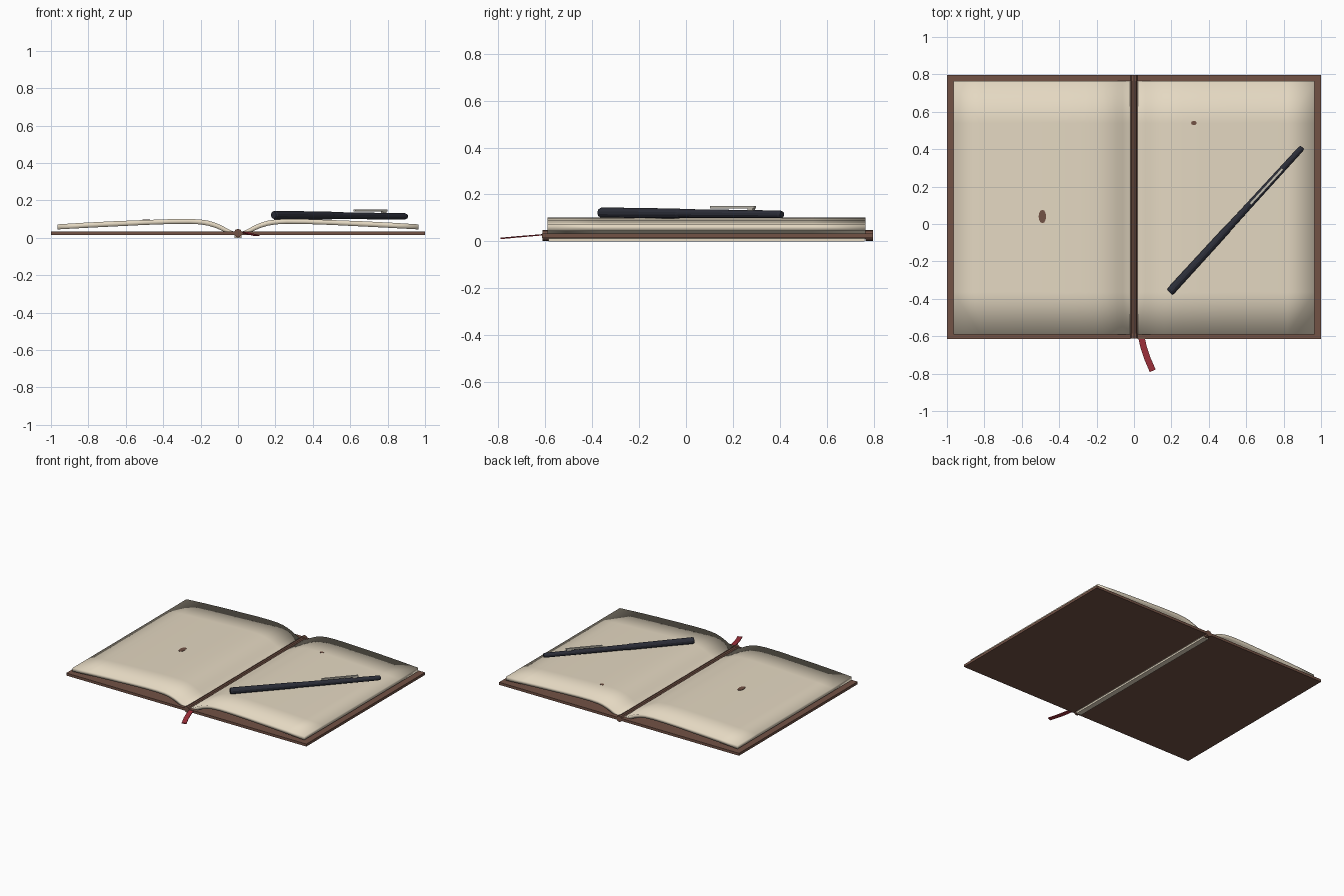
import bpy, bmesh, math
from mathutils import Vector

if "Cube" in bpy.data.objects:
    bpy.data.objects.remove(bpy.data.objects["Cube"])


def mat(name, rgb):
    m = bpy.data.materials.new(name)
    m.diffuse_color = (*rgb, 1)
    m.use_nodes = True
    m.node_tree.nodes["Principled BSDF"].inputs["Base Color"].default_value = m.diffuse_color
    return m


LEATHER = mat("brown leather", (0.17, 0.085, 0.06))
PAPER = mat("cream paper", (0.78, 0.69, 0.54))
RED = mat("red ribbon", (0.36, 0.03, 0.045))
INK = mat("dark navy", (0.025, 0.027, 0.04))
METAL = mat("grey metal", (0.55, 0.52, 0.45))


def finish(name, bm, material, smooth=False):
    bmesh.ops.recalc_face_normals(bm, faces=bm.faces)
    me = bpy.data.meshes.new(name)
    bm.to_mesh(me)
    bm.free()
    me.materials.append(material)
    for p in me.polygons:
        p.use_smooth = smooth
    ob = bpy.data.objects.new(name, me)
    bpy.context.collection.objects.link(ob)
    return ob


def box(name, lo, hi, material):
    bm = bmesh.new()
    bmesh.ops.create_cube(bm, size=1)
    lo, hi = Vector(lo), Vector(hi)
    for v in bm.verts:
        v.co = Vector([(lo[i] + hi[i]) / 2 + v.co[i] * (hi[i] - lo[i]) for i in range(3)])
    return finish(name, bm, material)


def lathe(name, start, end, profile, sides, material, smooth=False):
    """Rings of (fraction along axis, radius) between two points."""
    start, end = Vector(start), Vector(end)
    q = (end - start).to_track_quat('Z', 'Y')
    bm = bmesh.new()
    rings = []
    for t, r in profile:
        c = start.lerp(end, t)
        rings.append([bm.verts.new(c + q @ Vector((r * math.cos(a), r * math.sin(a), 0)))
                      for a in (2 * math.pi * (i + 0.5) / sides for i in range(sides))])
    for a, b in zip(rings, rings[1:]):
        for i in range(sides):
            j = (i + 1) % sides
            bm.faces.new((a[i], a[j], b[j], b[i]))
    bm.faces.new(rings[0])
    bm.faces.new(rings[-1])
    return finish(name, bm, material, smooth)


# page block cross-section: distance from spine, top height, bottom height
PAGE = [(0.004, 0.030, 0.012), (0.03, 0.036, 0.016), (0.06, 0.051, 0.026),
        (0.09, 0.067, 0.040), (0.12, 0.080, 0.053), (0.16, 0.092, 0.065),
        (0.20, 0.098, 0.072), (0.26, 0.101, 0.075), (0.36, 0.100, 0.074),
        (0.50, 0.095, 0.069), (0.66, 0.089, 0.061), (0.82, 0.081, 0.053),
        (0.965, 0.072, 0.045)]


def page_block(name, side):
    bm = bmesh.new()
    loop = [(x, t) for x, t, b in PAGE] + [(x, b) for x, t, b in reversed(PAGE)]
    n, steps = len(loop), 6
    rows = []
    for k in range(steps + 1):
        y = -0.59 + (0.765 + 0.59) * k / steps
        rows.append([bm.verts.new((side * x, y, z)) for x, z in loop])
    for a, b in zip(rows, rows[1:]):
        for i in range(n):
            j = (i + 1) % n
            bm.faces.new((a[i], a[j], b[j], b[i]))
    for row in (rows[0], rows[-1]):
        for i in range(n // 2 - 1):
            bm.faces.new((row[i], row[i + 1], row[n - 2 - i], row[n - 1 - i]))
    return finish(name, bm, PAPER, True)


# covers and page blocks, mirrored
for side, label in ((-1, "left"), (1, "right")):
    xs = sorted((side * 0.02, side * 1.0))
    box(label + "_cover", (xs[0], -0.615, 0.015), (xs[1], 0.797, 0.034), LEATHER)
    page_block(label + "_pages", side)

# spine: leather cord, wider head bands and the paper lining seen from below
lathe("spine_cord", (0, -0.61, 0.028), (0, 0.795, 0.028), [(0, 0.017), (1, 0.017)], 10, LEATHER, False)
for label, y0, y1 in (("front", -0.612, -0.585), ("back", 0.765, 0.797)):
    lathe(label + "_head_band", (0, y0, 0.025), (0, y1, 0.025), [(0, 0.0225), (1, 0.0225)], 10, LEATHER)
box("spine_lining", (-0.02, -0.587, 0.0), (0.02, 0.762, 0.013), PAPER)

# ribbon bookmark, a curved strip out of the front edge
bm = bmesh.new()
path = [(0.03, -0.56, 0.030), (0.038, -0.60, 0.029), (0.052, -0.66, 0.024),
        (0.072, -0.72, 0.019), (0.100, -0.785, 0.013)]
prev = None
for i, p in enumerate(path):
    a, b = Vector(path[max(i - 1, 0)]), Vector(path[min(i + 1, 4)])
    d = (b - a).normalized()
    w = Vector((-d.y, d.x, 0)).normalized() * 0.017
    ring = [bm.verts.new(Vector(p) + s * w + Vector((0, 0, h)))
            for s, h in ((-1, -0.0025), (1, -0.0025), (1, 0.0025), (-1, 0.0025))]
    if prev:
        for k in range(4):
            m = (k + 1) % 4
            bm.faces.new((prev[k], prev[m], ring[m], ring[k]))
    else:
        bm.faces.new(ring)
    prev = ring
bm.faces.new(prev)
finish("ribbon_bookmark", bm, RED)

# pen: tapered barrel lying diagonally on the right page
P0, P1 = Vector((0.19, -0.365, 0.122)), Vector((0.9, 0.41, 0.115))
lathe("pen_barrel", P0, P1,
      [(0, 0.019), (0.01, 0.0235), (0.43, 0.0215), (0.44, 0.0195), (0.985, 0.017), (1, 0.013)],
      12, INK)

# pen clip with its small link to the barrel
angle = math.atan2(P1.y - P0.y, P1.x - P0.x)
for name, t, length, z0, z1 in (("pen_clip", 0.73, 0.255, 0.140, 0.151),
                                ("pen_clip_link", 0.83, 0.03, 0.125, 0.141)):
    c = P0.lerp(P1, t)
    ob = box(name, (-length / 2, -0.007, z0), (length / 2, 0.007, z1), METAL)
    ob.location = (c.x, c.y, 0)
    ob.rotation_euler.z = angle

# small brown marks on the pages
for name, x, y, z, rx, ry in (("left_page_mark", -0.49, 0.04, 0.0965, 0.02, 0.036),
                              ("right_page_mark", 0.32, 0.54, 0.101, 0.015, 0.011)):
    bm = bmesh.new()
    bmesh.ops.create_cone(bm, cap_ends=True, segments=12, radius1=1, radius2=1, depth=0.003)
    for v in bm.verts:
        v.co = (x + v.co.x * rx, y + v.co.y * ry, z + v.co.z)
    finish(name, bm, LEATHER)
